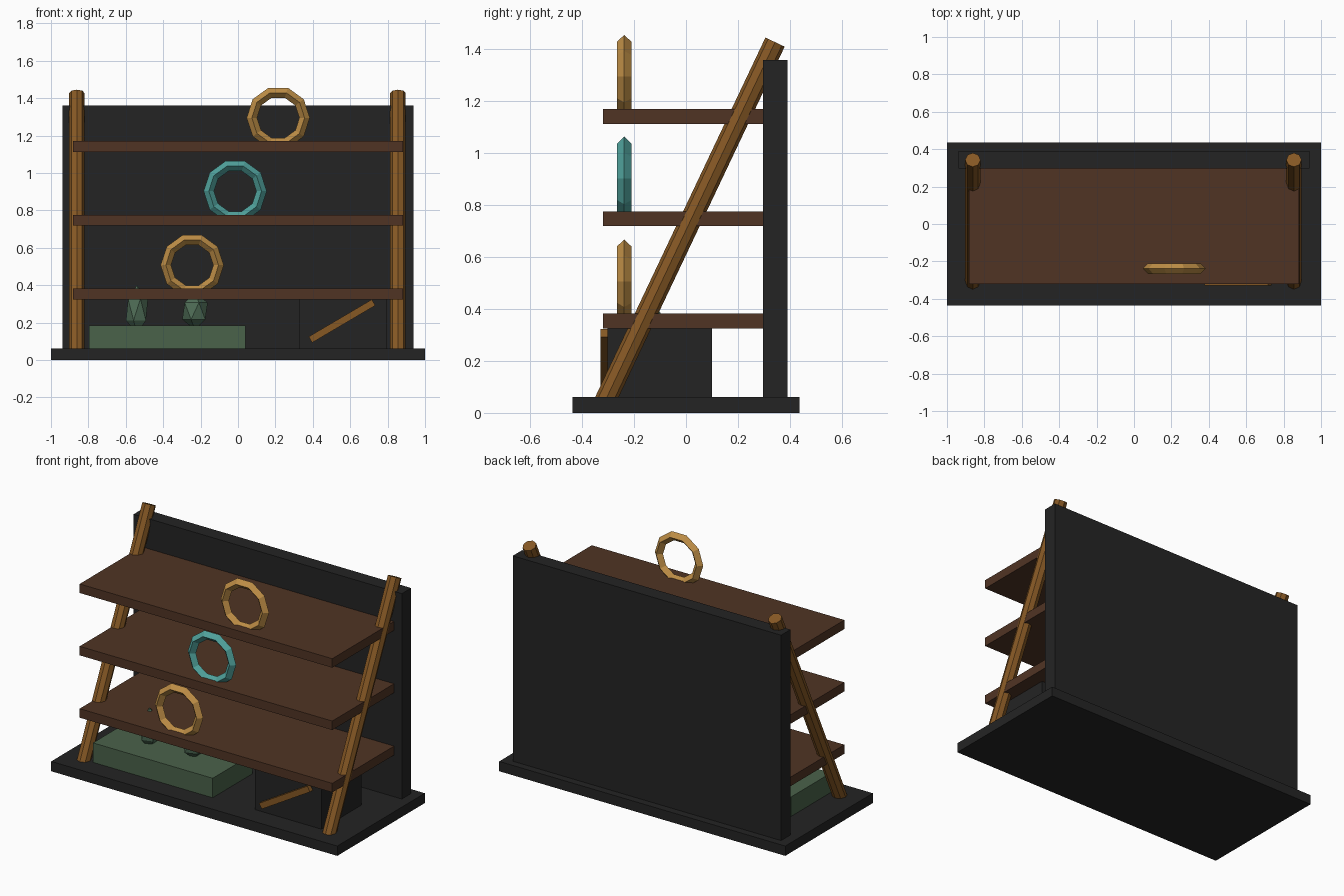
import bpy, math
from mathutils import Vector

if "Cube" in bpy.data.objects:
    bpy.data.objects.remove(bpy.data.objects["Cube"])


def mat(name, r, g, b):
    def lin(c):
        c /= 255
        return c / 12.92 if c <= 0.04045 else ((c + 0.055) / 1.055) ** 2.4
    m = bpy.data.materials.new(name)
    m.diffuse_color = (lin(r), lin(g), lin(b), 1)
    m.use_nodes = True
    m.node_tree.nodes["Principled BSDF"].inputs["Base Color"].default_value = m.diffuse_color
    return m


BLACK = mat("charcoal", 36, 36, 36)
BROWN = mat("dark_wood", 80, 52, 36)
OAK = mat("pole_wood", 134, 88, 36)
GOLD = mat("gold", 190, 142, 70)
TEAL = mat("teal", 80, 162, 156)
GREEN = mat("moss_green", 74, 98, 74)
GEM = mat("gem_green", 78, 108, 86)


def finish(name, m):
    o = bpy.context.object
    o.name = name
    o.data.materials.append(m)
    return o


def box(name, m, x, y, z, rot=(0, 0, 0)):
    lo, hi = Vector((x[0], y[0], z[0])), Vector((x[1], y[1], z[1]))
    bpy.ops.mesh.primitive_cube_add(size=1, location=(lo + hi) / 2, rotation=rot)
    o = finish(name, m)
    o.scale = hi - lo
    return o


# base slab and back panel
box("base", BLACK, (-1, 1), (-0.437, 0.437), (0, 0.062))
box("back_panel", BLACK, (-0.938, 0.938), (0.297, 0.39), (0.05, 1.36))

# three shelves, each with a ring standing on it
rings = [(-0.245, 0.507, GOLD), (-0.015, 0.903, TEAL), (0.215, 1.295, GOLD)]
shelf_tops = [0.382, 0.776, 1.17]
for i, (top, (rx, rz, rm)) in enumerate(zip(shelf_tops, rings), 1):
    box(f"shelf_{i}", BROWN, (-0.883, 0.883), (-0.32, 0.3), (top - 0.057, top))
    bpy.ops.mesh.primitive_torus_add(major_segments=10, minor_segments=4,
                                     major_radius=0.141, minor_radius=0.028,
                                     location=(rx, -0.238, rz),
                                     rotation=(math.pi / 2, 0, 0))
    finish(f"ring_{i}", rm)

# slanted side poles
a, b = Vector((0, -0.312, 0.045)), Vector((0, 0.343, 1.428))
d = b - a
for side, sx in (("left", -0.862), ("right", 0.855)):
    bpy.ops.mesh.primitive_cylinder_add(vertices=8, radius=0.041, depth=d.length,
                                        location=(a + b) / 2 + Vector((sx, 0, 0)),
                                        rotation=d.to_track_quat('Z', 'Y').to_euler())
    finish(f"pole_{side}", OAK)

# green tray with two faceted gems
box("tray", GREEN, (-0.797, 0.04), (-0.31, 0.09), (0.05, 0.185))
for i, (gx, gz, r, h) in enumerate([(-0.54, 0.27, 0.066, 0.13),
                                    (-0.23, 0.262, 0.076, 0.1)], 1):
    bpy.ops.mesh.primitive_ico_sphere_add(subdivisions=1, radius=1,
                                          location=(gx, -0.11, gz))
    finish(f"gem_{i}", GEM).scale = (r, r, h)

# dark cabinet with a diagonal wooden bar on its front
box("cabinet", BLACK, (0.33, 0.795), (-0.302, 0.1), (0.05, 0.379))
box("diagonal_bar", OAK, (0.36, 0.752), (-0.33, -0.29), (0.19, 0.227),
    (0, -math.radians(30.5), 0))
